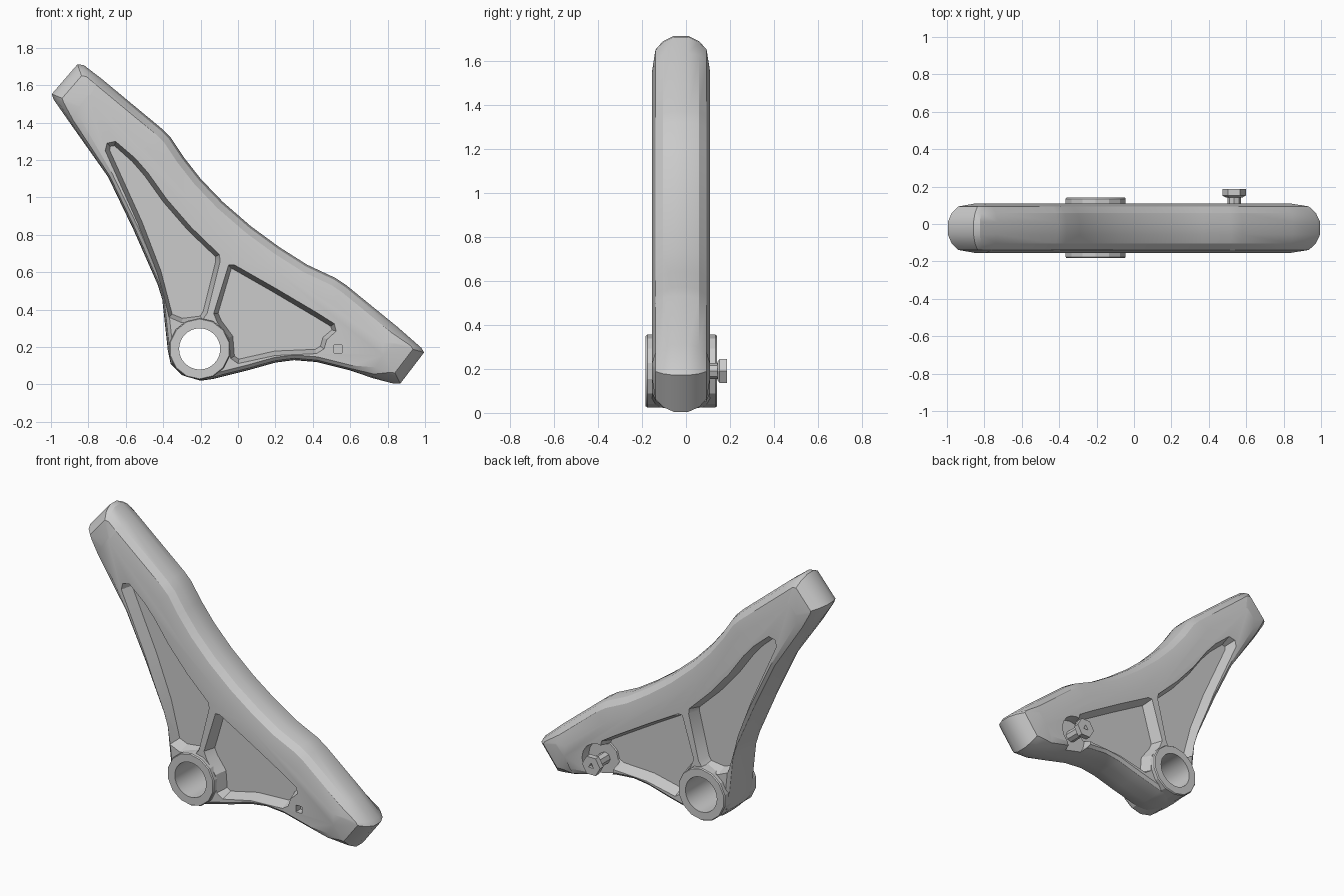
import bpy, bmesh, math
from mathutils import Vector

if "Cube" in bpy.data.objects:
    bpy.data.objects.remove(bpy.data.objects["Cube"])

YC, HALF = -0.0225, 0.132          # middle and half thickness of the plate
HUB = (-0.205, 0.19)
BOLT = (0.535, 0.19)


def loft(name, rings):
    """Closed solid through rings of equal point count."""
    bm = bmesh.new()
    loops = [[bm.verts.new(p) for p in r] for r in rings]
    n = len(loops[0])
    for a, b in zip(loops, loops[1:]):
        for i in range(n):
            j = (i + 1) % n
            bm.faces.new((a[i], a[j], b[j], b[i]))
    bm.faces.new(loops[0])
    bm.faces.new(loops[-1])
    bmesh.ops.recalc_face_normals(bm, faces=bm.faces)
    me = bpy.data.meshes.new(name)
    bm.to_mesh(me)
    bm.free()
    ob = bpy.data.objects.new(name, me)
    bpy.context.collection.objects.link(ob)
    return ob


def inset(pts, widths):
    """Move each point of a counter-clockwise loop inwards."""
    out = []
    for i, p in enumerate(pts):
        a, p, b = Vector(pts[i - 1]), Vector(p), Vector(pts[(i + 1) % len(pts)])
        t = (p - a).normalized() + (b - p).normalized()
        t.normalize()
        out.append(p + Vector((-t.y, t.x)) * widths[i])
    return out


def at_y(pts, y):
    return [(p[0], y, p[1]) for p in pts]


def circle(c, r, n, turn=0.0):
    return [(c[0] + r * math.cos(turn + math.tau * i / n),
             c[1] + r * math.sin(turn + math.tau * i / n)) for i in range(n)]


def turned(name, c, n, steps, turn=0.0):
    return loft(name, [at_y(circle(c, r, n, turn), y) for y, r in steps])


def cut(ob, cutter):
    m = ob.modifiers.new("cut", 'BOOLEAN')
    m.operation, m.solver, m.object = 'DIFFERENCE', 'EXACT', cutter
    bpy.context.view_layer.objects.active = ob
    bpy.ops.object.modifier_apply(modifier=m.name)
    bpy.data.objects.remove(cutter)


def shade(ob, deg):
    bpy.ops.object.select_all(action='DESELECT')
    ob.select_set(True)
    bpy.context.view_layer.objects.active = ob
    bpy.ops.object.shade_smooth_by_angle(angle=math.radians(deg))


# Plate outline, split into the two tips and the edges joining them
tip_a = [(-0.825, 1.712), (-0.86, 1.717), (-1.0, 1.555), (-0.99, 1.525)]
low = [(-0.9, 1.4), (-0.695, 1.11), (-0.56, 0.83), (-0.43, 0.535),
       (-0.405, 0.455), (-0.375, 0.18), (-0.36, 0.11), (-0.3, 0.05), (-0.2, 0.02),
       (-0.13, 0.03), (0.05, 0.075), (0.2, 0.117), (0.3, 0.13), (0.42, 0.12),
       (0.6, 0.075), (0.72, 0.034)]
tip_b = [(0.825, 0.002), (0.87, 0.0), (1.0, 0.17), (0.985, 0.195)]
up = [(0.85, 0.31), (0.58, 0.53), (0.52, 0.57), (0.37, 0.64), (0.22, 0.735),
      (0.07, 0.845), (-0.08, 0.975), (-0.2, 1.1), (-0.29, 1.215), (-0.36, 1.32),
      (-0.41, 1.37), (-0.73, 1.635)]
outline = tip_a + low + tip_b + up
low_w = [0.06] + [0.028] * (len(low) - 2) + [0.06]
widths = [0] * 4 + low_w + [0] * 4 + [0.115] * len(up)


def plate_ring(f, f_tip):
    pts = inset(outline, [w * f for w in widths])
    for start, anchor in ((0, (-0.77, 1.46)), (4 + len(low), (0.75, 0.24))):
        for i in range(start, start + 4):
            pts[i] = Vector(outline[i]).lerp(Vector(anchor), 0.65 * f_tip)
    return pts


# Crowned cross-section: shallow slope on the faces, rounder towards the rim
half = [(1, 1, 1), (0.88, 0.38, 0.4), (0.62, 0.1, 0.17), (0.25, 0, 0.03)]
section = [(-h, f, t) for h, f, t in half] + half[::-1]
plate = loft("bracket_plate",
             [at_y(plate_ring(f, t), YC + HALF * h) for h, f, t in section])

# Tapered pockets on both faces, leaving a web and a rib between them
pocket_long = [(-0.7, 1.29), (-0.71, 1.25), (-0.535, 0.86), (-0.435, 0.6), (-0.37, 0.36),
               (-0.3, 0.33), (-0.19, 0.345), (-0.165, 0.38), (-0.095, 0.66),
               (-0.1, 0.695), (-0.25, 0.84), (-0.38, 0.99), (-0.48, 1.13),
               (-0.55, 1.21), (-0.655, 1.3)]
pocket_short = [(-0.05, 0.64), (-0.13, 0.38), (-0.11, 0.33), (-0.05, 0.25), (-0.04, 0.14),
                (0.0, 0.112), (0.2, 0.155), (0.42, 0.165), (0.46, 0.19), (0.475, 0.24),
                (0.525, 0.285), (0.515, 0.325), (0.42, 0.385), (0.2, 0.515), (-0.02, 0.64)]
for pts in (pocket_long, pocket_short):
    floor = inset(pts, [0.024] * len(pts))
    for s in (-1, 1):
        cut(plate, loft("pocket_cutter", [at_y(pts, YC + s * 0.3),
                                          at_y(pts, YC + s * HALF),
                                          at_y(floor, YC + s * 0.058)]))

# Round recess behind the bolt and a small square socket in front
cut(plate, turned("recess_cutter", (0.54, 0.185), 16, [(0.3, 0.12), (0.045, 0.11)]))
cut(plate, turned("socket_cutter", BOLT, 4, [(-0.3, 0.032), (-0.11, 0.03)], math.pi / 4))


def bore():
    return turned("bore_cutter", HUB, 32, [(-0.4, 0.11), (0.4, 0.11)])


cut(plate, bore())
shade(plate, 26)

# Faceted hub with a through bore
hub = turned("hub", HUB, 14, [(-0.183, 0.16), (-0.176, 0.165), (0.134, 0.165), (0.141, 0.16)],
             math.pi / 14)
cut(hub, bore())
shade(hub, 24)

# Bolt on the back: shank and six-sided head with a triangular socket
turned("bolt_shank", BOLT, 8, [(0.02, 0.036), (0.155, 0.036)])
head = turned("bolt_head", BOLT, 6, [(0.142, 0.045), (0.152, 0.063), (0.187, 0.063)])
cut(head, turned("head_cutter", BOLT, 3, [(0.165, 0.02), (0.3, 0.02)], math.pi / 2))
